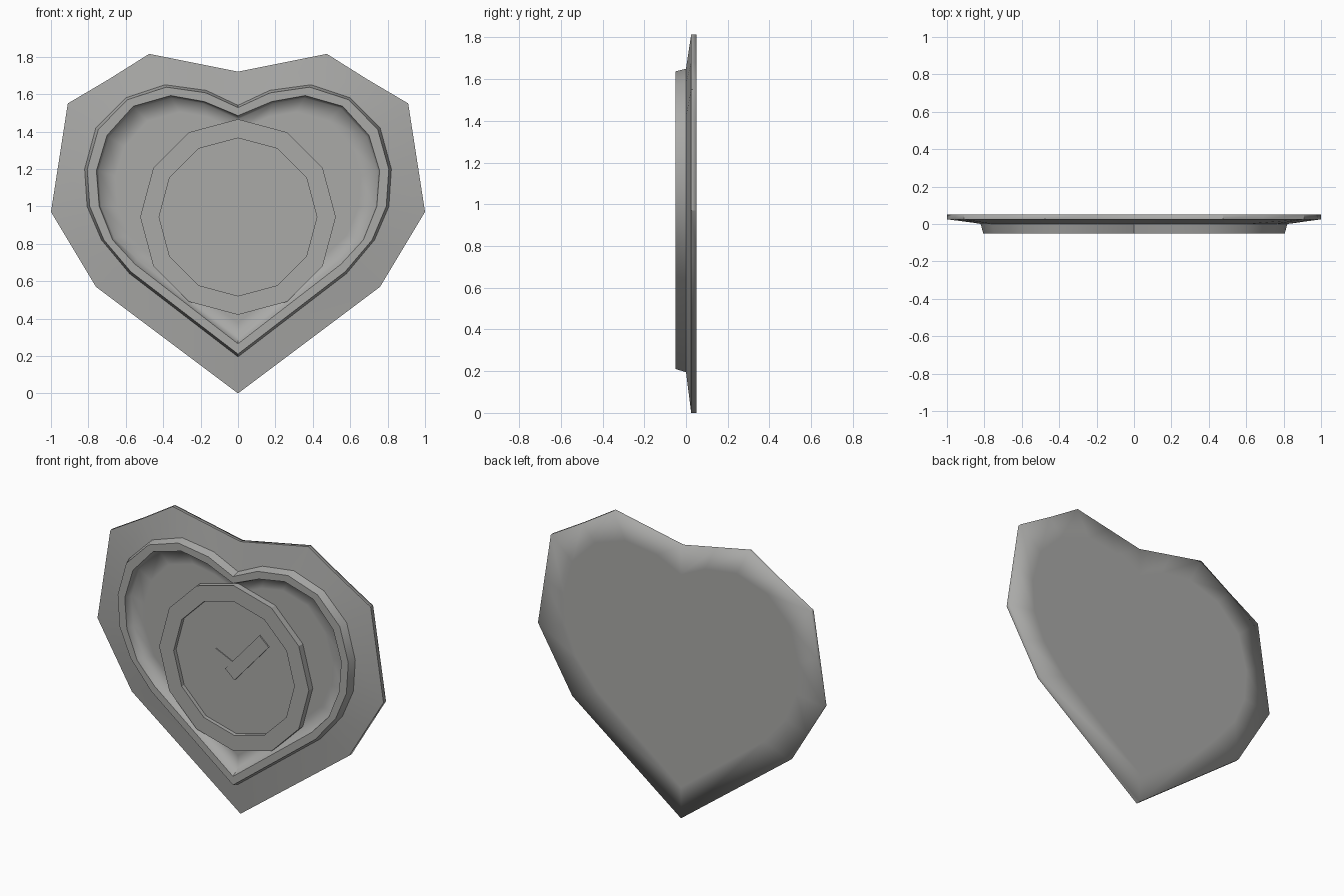
import bpy, bmesh, math
from mathutils import Vector

if "Cube" in bpy.data.objects:
    bpy.data.objects.remove(bpy.data.objects["Cube"])

grey = bpy.data.materials.new("plain grey")
grey.use_nodes = True
COLOUR = (0.4, 0.4, 0.39, 1)
grey.diffuse_color = COLOUR
grey.node_tree.nodes["Principled BSDF"].inputs["Base Color"].default_value = COLOUR

# Right halves of the heart outlines, from the bottom tip up to the notch
PLATE = [(0, 0), (.76, .57), (.88, .77), (1, .97), (.955, 1.26), (.91, 1.55),
         (.69, 1.68), (.475, 1.815), (.24, 1.768), (0, 1.72)]
RIM_OUT = [(0, .195), (.58, .64), (.73, .82), (.807, 1), (.82, 1.2), (.76, 1.42),
           (.6, 1.58), (.39, 1.65), (.17, 1.62), (0, 1.54)]
RIM_IN = [(0, .265), (.55, .69), (.67, .82), (.742, 1), (.757, 1.19), (.7, 1.38),
          (.56, 1.535), (.36, 1.592), (.18, 1.56), (0, 1.485)]
FLOOR = [(0, .3), (.54, .72), (.66, .83), (.732, 1), (.745, 1.19), (.69, 1.37),
         (.55, 1.525), (.355, 1.58), (.185, 1.55), (0, 1.465)]


def mixed(a, b, t):
    return [(p[0] + (q[0] - p[0]) * t, p[1] + (q[1] - p[1]) * t) for p, q in zip(a, b)]


def mirrored(half):
    return half + [(-x, z) for x, z in half[-2:0:-1]]


def finish(bm, name):
    bmesh.ops.recalc_face_normals(bm, faces=bm.faces)
    mesh = bpy.data.meshes.new(name)
    bm.to_mesh(mesh)
    bm.free()
    mesh.materials.append(grey)
    obj = bpy.data.objects.new(name, mesh)
    bpy.context.collection.objects.link(obj)
    return obj


def loft(name, rings, soft=(), smooth=False):
    """Skin a list of (outline, y) rings, capping both ends."""
    bm = bmesh.new()
    loops = [[bm.verts.new((x, y, z)) for x, z in pts] for pts, y in rings]
    n = len(loops[0])
    for a, b in zip(loops, loops[1:]):
        for i in range(n):
            j = (i + 1) % n
            bm.faces.new((a[i], a[j], b[j], b[i]))
    bm.faces.new(loops[0])
    bm.faces.new(loops[-1])
    if smooth:
        bm.normal_update()
        rounded = {v for k in soft for v in loops[k]}
        for f in bm.faces:
            f.smooth = True
        for e in bm.edges:
            keep = e.verts[0] in rounded and e.verts[1] in rounded
            e.smooth = keep or e.calc_face_angle(0) < math.radians(30)
    return finish(bm, name)


# Heart plate with sloping border, raised rim and sunken floor
steps = [(RIM_OUT, .05), (PLATE, .05), (PLATE, .025), (RIM_OUT, 0),
         (mixed(RIM_OUT, RIM_IN, .22), -.05), (RIM_IN, -.05), (FLOOR, 0),
         (mixed(FLOOR, [(0, .95)] * len(FLOOR), .12), 0)]
loft("heart_plate", [(mirrored(h), y) for h, y in steps], soft=(1, 6), smooth=True)


def circle(r, centre=.943, n=12):
    return [(r * math.sin(math.tau * i / n), centre + r * math.cos(math.tau * i / n))
            for i in range(n)]


# Round medallion: raised ring around a sunken disc
loft("medallion", [(circle(.523), .01), (circle(.523), -.04),
                   (circle(.422), -.04), (circle(.422), -.015)])


def bar(name, start, end, width, front):
    """Flat rectangular bar between two points on the face."""
    a, b = Vector(start), Vector(end)
    side = (b - a).normalized().orthogonal() * width / 2
    pts = [tuple(p) for p in (a + side, b + side, b - side, a - side)]
    loft(name, [(pts, -.01), (pts, front)])


# Tick mark made of two bars
bar("tick_long_bar", (-.042, .888), (.198, 1.16), .087, -.023)
bar("tick_short_bar", (-.152, 1.0), (-.03, .945), .055, -.021)
